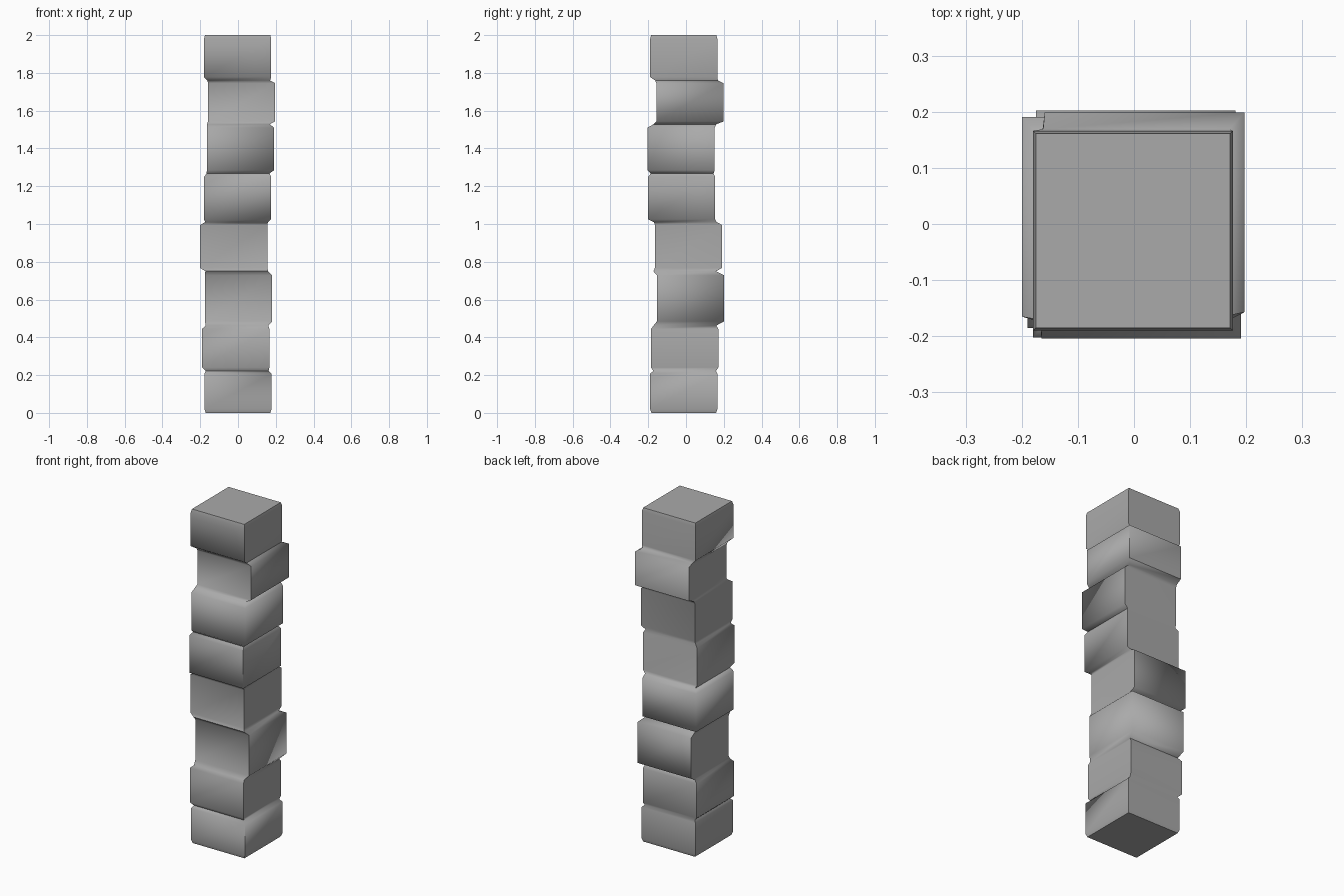
import bpy, bmesh, math

cube = bpy.data.objects.get("Cube")
if cube:
    bpy.data.objects.remove(cube, do_unlink=True)

stone = bpy.data.materials.new("grey_stone")
stone.use_nodes = True
colour = (0.4, 0.4, 0.4, 1)
stone.diffuse_color = colour
stone.node_tree.nodes["Principled BSDF"].inputs["Base Color"].default_value = colour

BLOCK, WAIST = 0.178, 0.166   # half widths

# Stacked blocks, bottom to top: centre x, centre y, lower z, upper z
blocks = [
    (0.0, -0.012, 0.02, 0.208),
    (-0.012, -0.007, 0.24, 0.445),
    (0.003, 0.024, 0.485, 0.728),
    (-0.022, 0.013, 0.767, 0.995),
    (-0.002, -0.024, 1.025, 1.25),
    (0.013, -0.026, 1.285, 1.51),
    (0.019, 0.021, 1.543, 1.745),
    (-0.002, -0.012, 1.778, 1.98),
]
# Narrow joints between neighbouring blocks: centre x, centre y, z
joints = [
    (-0.004, -0.007, 0.222),
    (-0.005, -0.006, 0.462),
    (-0.007, -0.007, 0.75),
    (-0.008, -0.004, 1.01),
    (0.0, -0.02, 1.267),
    (0.002, -0.006, 1.528),
    (0.004, 0.003, 1.76),
]

bm = bmesh.new()


def ring(x, y, z, half):
    return [bm.verts.new((x + sx * half, y + sy * half, z))
            for sx, sy in ((-1, -1), (1, -1), (1, 1), (-1, 1))]


# Loft square rings, with a small chamfer at the foot and the top
first, last = blocks[0], blocks[-1]
rings = [ring(first[0], first[1], 0, BLOCK - 0.007)]
for i, (x, y, low, high) in enumerate(blocks):
    rings += [ring(x, y, low, BLOCK), ring(x, y, high, BLOCK)]
    if i < len(joints):
        rings.append(ring(*joints[i], WAIST))
rings.append(ring(last[0], last[1], 2, BLOCK - 0.005))

for a, b in zip(rings, rings[1:]):
    for i in range(4):
        j = (i + 1) % 4
        bm.faces.new((a[i], a[j], b[j], b[i]))
bm.faces.new(rings[0][::-1])
bm.faces.new(rings[-1])
bmesh.ops.recalc_face_normals(bm, faces=bm.faces)

mesh = bpy.data.meshes.new("stacked_block_pillar")
bm.to_mesh(mesh)
bm.free()
mesh.materials.append(stone)
pillar = bpy.data.objects.new("stacked_block_pillar", mesh)
bpy.context.collection.objects.link(pillar)

# Soft joints, crisp vertical corners
bpy.ops.object.select_all(action="DESELECT")
pillar.select_set(True)
bpy.context.view_layer.objects.active = pillar
bpy.ops.object.shade_smooth_by_angle(angle=math.radians(65))
